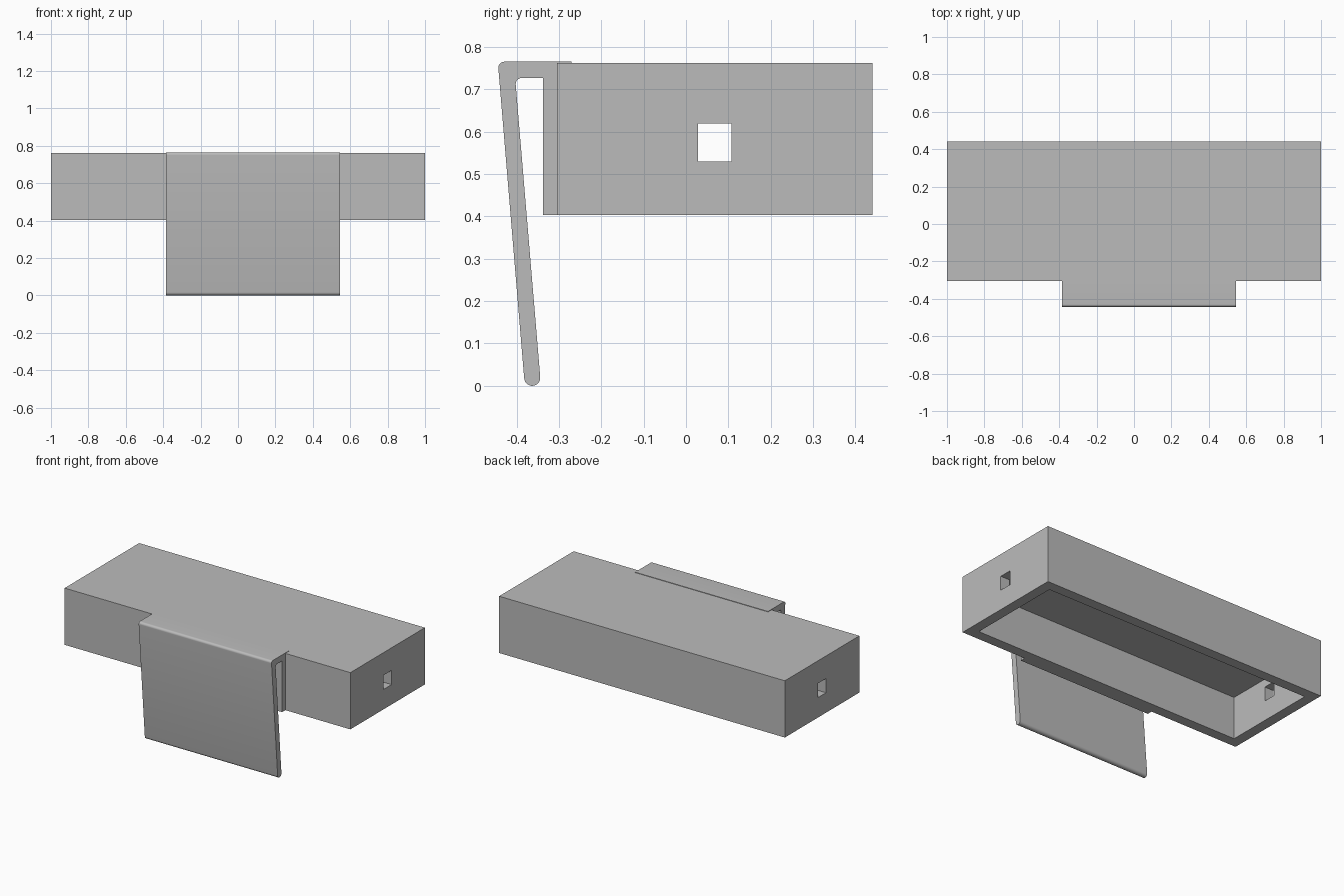
import bpy, bmesh
from math import cos, sin, pi, radians
from mathutils import Vector

if "Cube" in bpy.data.objects:
    bpy.data.objects.remove(bpy.data.objects["Cube"])

grey = bpy.data.materials.new("plain grey")
grey.use_nodes = True
grey.diffuse_color = (0.5, 0.5, 0.5, 1)
grey.node_tree.nodes["Principled BSDF"].inputs["Base Color"].default_value = (0.5, 0.5, 0.5, 1)


def add_object(name, bm):
    bmesh.ops.recalc_face_normals(bm, faces=bm.faces)
    mesh = bpy.data.meshes.new(name)
    bm.to_mesh(mesh)
    bm.free()
    mesh.materials.append(grey)
    obj = bpy.data.objects.new(name, mesh)
    bpy.context.collection.objects.link(obj)
    return obj


def box(name, low, high):
    low, high = Vector(low), Vector(high)
    bm = bmesh.new()
    bmesh.ops.create_cube(bm, size=1)
    bmesh.ops.scale(bm, vec=high - low, verts=bm.verts)
    bmesh.ops.translate(bm, vec=(low + high) / 2, verts=bm.verts)
    return add_object(name, bm)


def activate(obj):
    bpy.ops.object.select_all(action="DESELECT")
    obj.select_set(True)
    bpy.context.view_layer.objects.active = obj


def cut(obj, cutter):
    mod = obj.modifiers.new("cut", "BOOLEAN")
    mod.operation = "DIFFERENCE"
    mod.solver = "EXACT"
    mod.object = cutter
    activate(obj)
    bpy.ops.object.modifier_apply(modifier=mod.name)
    bpy.data.objects.remove(cutter)


def arc(y, z, radius, start, end, steps=8):
    angles = [radians(start + (end - start) * i / steps) for i in range(steps + 1)]
    return [(y + radius * cos(a), z + radius * sin(a)) for a in angles]


# Hollow housing, open underneath, with a square hole in each end
wall, floor_z, top_z = 0.065, 0.403, 0.762
front_y, back_y = -0.305, 0.44
housing = box("housing", (-1, front_y, floor_z), (1, back_y, top_z))
cut(housing, box("cavity_cutter", (-1 + wall, front_y + wall, floor_z - 0.1),
                 (1 - wall, back_y - wall, 0.67)))
cut(housing, box("hole_cutter", (-1.1, 0.028, 0.529), (1.1, 0.107, 0.619)))

# Belt clip: side profile of mounting plate, bridge and sloping tongue
profile = [(-0.27, floor_z), (-0.27, 0.765)]
profile += arc(-0.429, 0.751, 0.014, 90, 185)
profile += arc(-0.363, 0.019, 0.019, 185, 365, 14)
profile += arc(-0.387, 0.712, 0.015, 185, 90)
profile += [(-0.338, 0.727), (-0.338, floor_z)]

clip_left, clip_right = 0.545, -0.385
bm = bmesh.new()
side = bm.faces.new([bm.verts.new((clip_right, y, z)) for y, z in profile])
extruded = bmesh.ops.extrude_face_region(bm, geom=[side], use_keep_orig=True)
moved = [v for v in extruded["geom"] if isinstance(v, bmesh.types.BMVert)]
bmesh.ops.translate(bm, vec=(clip_left - clip_right, 0, 0), verts=moved)
clip = add_object("belt_clip", bm)
activate(clip)
bpy.ops.object.shade_smooth_by_angle(angle=radians(30))
